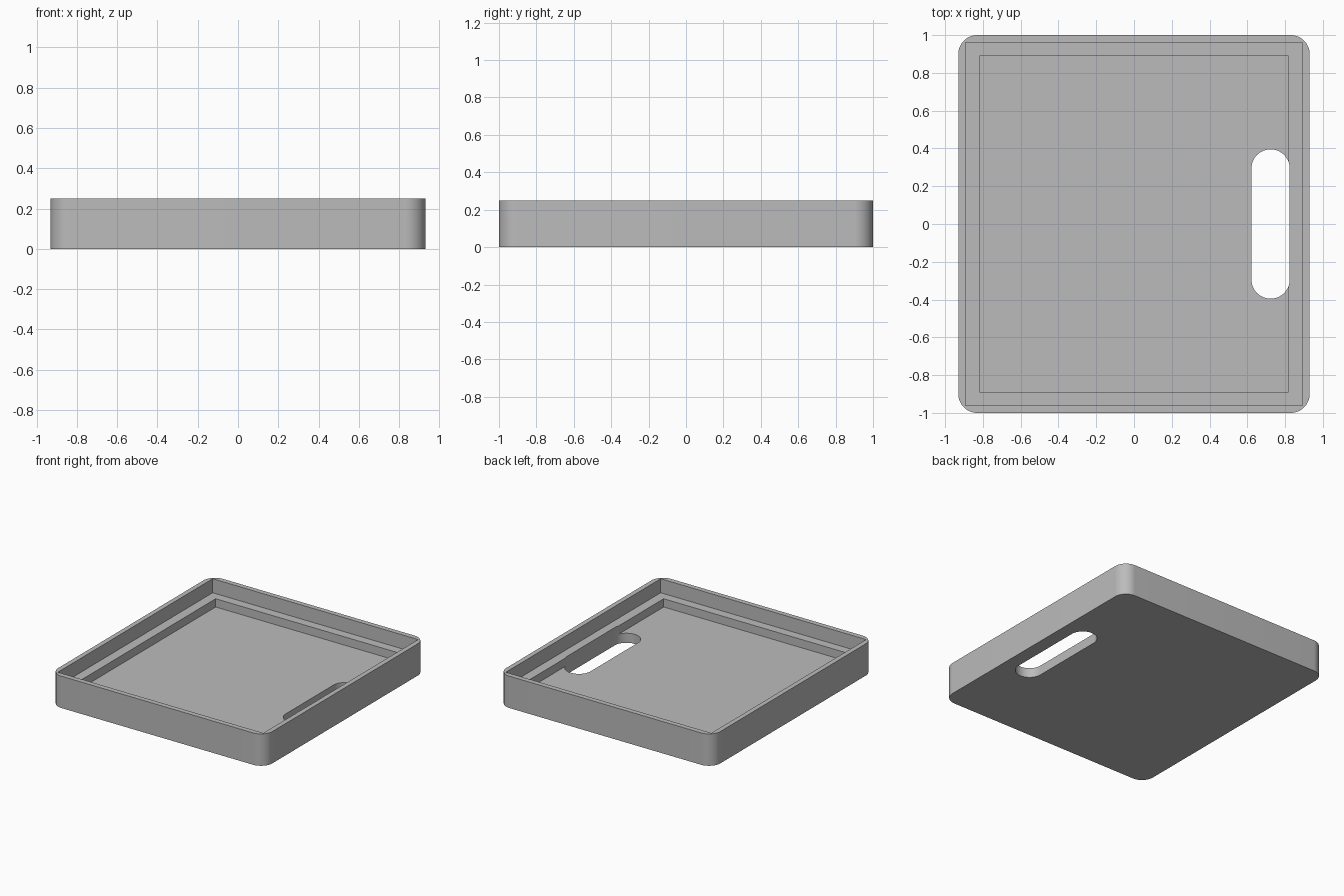
import bpy
import bmesh
from math import cos, sin, pi

cube = bpy.data.objects.get("Cube")
if cube:
    bpy.data.objects.remove(cube, do_unlink=True)

grey = bpy.data.materials.new("plain grey")
grey.use_nodes = True
colour = (0.5, 0.5, 0.5, 1)
grey.diffuse_color = colour
grey.node_tree.nodes["Principled BSDF"].inputs["Base Color"].default_value = colour


def outline(half_x, half_y, radius, steps=16):
    """Rectangle outline, with rounded corners if radius is above zero."""
    if radius == 0:
        return [(half_x, half_y), (-half_x, half_y), (-half_x, -half_y), (half_x, -half_y)]
    points = []
    for corner, (sx, sy) in enumerate([(1, 1), (-1, 1), (-1, -1), (1, -1)]):
        for i in range(steps + 1):
            a = (corner + i / steps) * pi / 2
            points.append((sx * (half_x - radius) + radius * cos(a),
                           sy * (half_y - radius) + radius * sin(a)))
    return points


def slab(name, half_x, half_y, bottom, top, radius=0, centre_x=0):
    """Upright prism between two heights."""
    bm = bmesh.new()
    base = bm.faces.new([bm.verts.new((x + centre_x, y, bottom))
                         for x, y in outline(half_x, half_y, radius)])
    bmesh.ops.remove_doubles(bm, verts=bm.verts[:], dist=0.0005)
    raised = bmesh.ops.extrude_face_region(bm, geom=bm.faces[:], use_keep_orig=True)["geom"]
    bmesh.ops.translate(bm, vec=(0, 0, top - bottom),
                        verts=[v for v in raised if isinstance(v, bmesh.types.BMVert)])
    bmesh.ops.recalc_face_normals(bm, faces=bm.faces[:])
    mesh = bpy.data.meshes.new(name)
    bm.to_mesh(mesh)
    bm.free()
    mesh.materials.append(grey)
    obj = bpy.data.objects.new(name, mesh)
    bpy.context.collection.objects.link(obj)
    return obj


# Shallow case with rounded outer corners
tray = slab("tray", 0.93, 1.0, 0, 0.25, radius=0.1)

# Stepped pocket and the slot through the floor
cutters = [
    slab("upper_pocket_cutter", 0.892, 0.96, 0.14, 0.4),
    slab("lower_pocket_cutter", 0.817, 0.89, 0.075, 0.3),
    slab("slot_cutter", 0.101, 0.395, -0.1, 0.2, radius=0.1, centre_x=0.723),
]
bpy.ops.object.select_all(action="DESELECT")
bpy.context.view_layer.objects.active = tray
tray.select_set(True)
for cutter in cutters:
    cutter.hide_render = True
    cut = tray.modifiers.new(cutter.name, "BOOLEAN")
    cut.operation = "DIFFERENCE"
    cut.solver = "EXACT"
    cut.object = cutter
    bpy.ops.object.modifier_apply(modifier=cut.name)
    bpy.data.objects.remove(cutter, do_unlink=True)

bpy.ops.object.shade_smooth_by_angle(angle=pi / 6)
